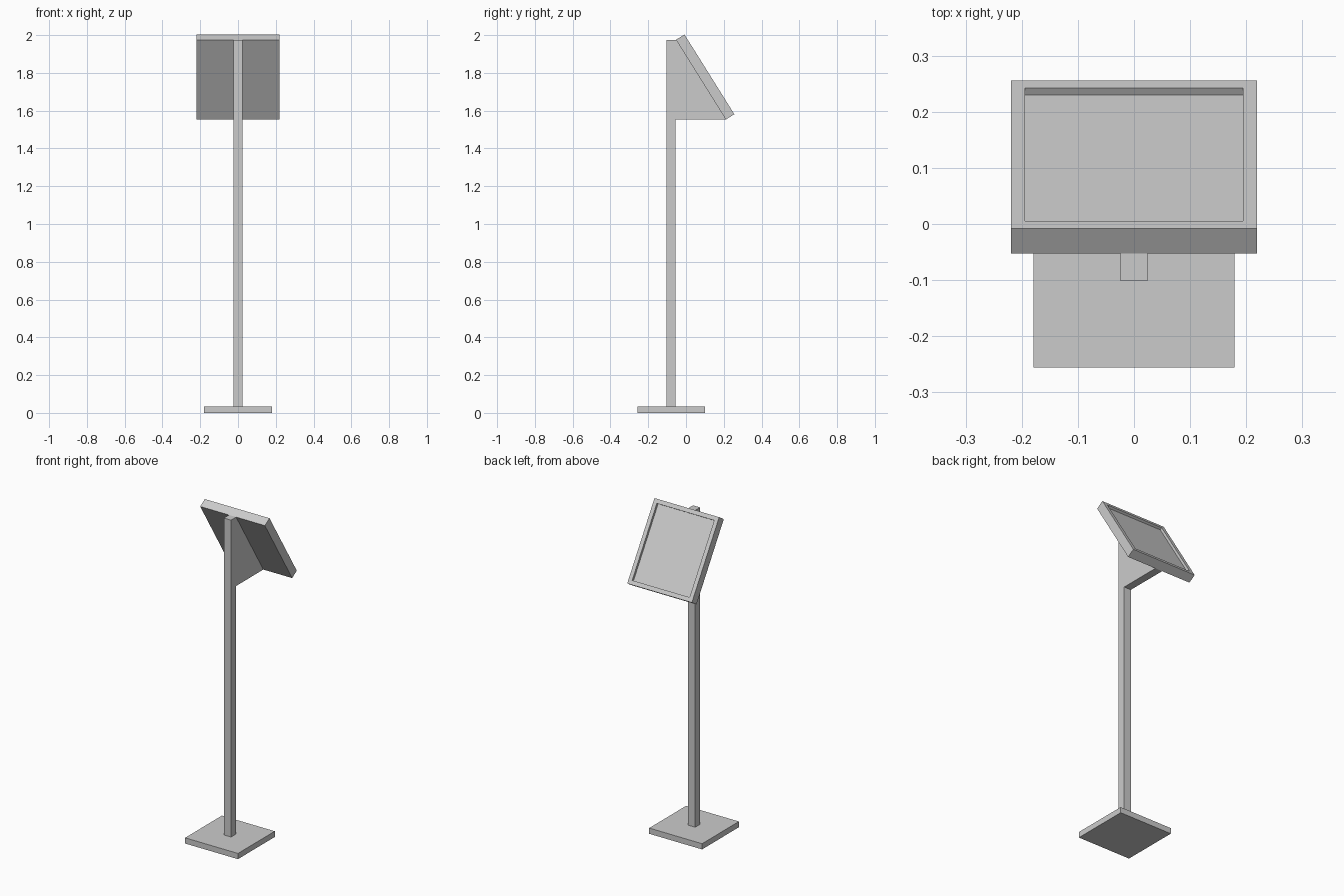
import bpy, bmesh
from mathutils import Vector

if "Cube" in bpy.data.objects:
    bpy.data.objects.remove(bpy.data.objects["Cube"])


def extrude_profile(name, pts, half_width, recess=None):
    """Extrude a (y, z) profile symmetrically along x; optionally recess one side."""
    bm = bmesh.new()
    face = bm.faces.new([bm.verts.new((-half_width, y, z)) for y, z in pts])
    ext = bmesh.ops.extrude_face_region(bm, geom=[face])["geom"]
    verts = [v for v in ext if isinstance(v, bmesh.types.BMVert)]
    bmesh.ops.translate(bm, verts=verts, vec=(2 * half_width, 0, 0))
    bmesh.ops.recalc_face_normals(bm, faces=bm.faces)
    if recess:
        direction, border, depth = recess
        front = max(bm.faces, key=lambda f: f.normal.dot(direction))
        normal = front.normal.copy()
        bmesh.ops.inset_region(bm, faces=[front], thickness=border)
        inner = bmesh.ops.extrude_discrete_faces(bm, faces=[front])["faces"][0]
        bmesh.ops.translate(bm, verts=inner.verts, vec=-normal * depth)
    mesh = bpy.data.meshes.new(name)
    bm.to_mesh(mesh)
    bm.free()
    obj = bpy.data.objects.new(name, mesh)
    bpy.context.collection.objects.link(obj)
    return obj


# Square floor plate
extrude_profile("base_plate",
                [(-0.256, 0), (0.1, 0), (0.1, 0.035), (-0.256, 0.035)], 0.179)

# Post with its sloped bracket, one continuous profile
extrude_profile("post_bracket",
                [(-0.102, 0.035), (-0.055, 0.035), (-0.055, 1.553),
                 (0.211, 1.553), (-0.053, 1.975), (-0.102, 1.975)], 0.024)

# Tilted display frame with recessed screen
top, bottom = Vector((-0.053, 1.975)), Vector((0.211, 1.553))
slope = (bottom - top).normalized()
out = Vector((-slope.y, slope.x)) * 0.053
extrude_profile("display_panel", [top, bottom, bottom + out, top + out], 0.219,
                recess=(Vector((0, out.x, out.y)), 0.035, 0.015))
